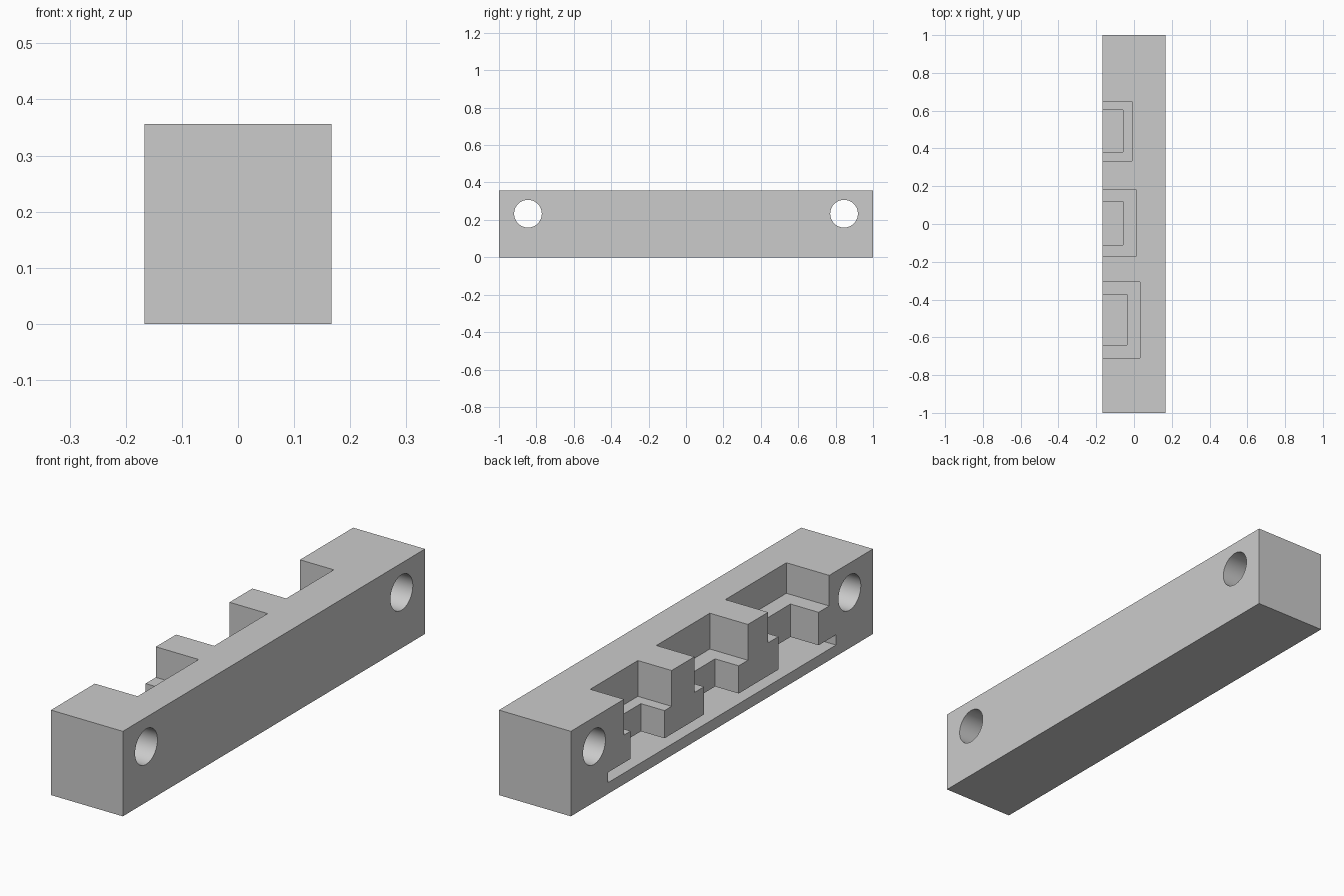
import bpy, math

cube = bpy.data.objects.get("Cube")
if cube:
    bpy.data.objects.remove(cube, do_unlink=True)

W, L, H = 0.333, 2.0, 0.356      # block width, length, height
SIDE = -W / 2                    # the notched long side

grey = bpy.data.materials.new("light grey")
grey.use_nodes = True
colour = (0.6, 0.6, 0.6, 1)
grey.diffuse_color = colour
grey.node_tree.nodes["Principled BSDF"].inputs["Base Color"].default_value = colour


def box(name, x, y, z):
    """Box from three (low, high) ranges."""
    bpy.ops.mesh.primitive_cube_add(size=1, location=[sum(r) / 2 for r in (x, y, z)])
    ob = bpy.context.object
    ob.name = name
    ob.scale = [r[1] - r[0] for r in (x, y, z)]
    bpy.ops.object.transform_apply(location=True, scale=True)
    return ob


def cut(target, cutter):
    """Subtract the cutter, then discard it."""
    cutter.hide_render = True
    mod = target.modifiers.new("cut", 'BOOLEAN')
    mod.operation, mod.solver, mod.object = 'DIFFERENCE', 'EXACT', cutter
    bpy.context.view_layer.objects.active = target
    bpy.ops.object.modifier_apply(modifier=mod.name)
    bpy.data.objects.remove(cutter, do_unlink=True)


block = box("slotted_block", (SIDE, -SIDE), (-L / 2, L / 2), (0, H))

# Long low slot along the notched side
cut(block, box("slot_cutter", (SIDE - 0.1, SIDE + 0.22), (-0.755, 0.755), (0.047, 0.09)))

# Stepped notches: wide upper pocket, narrower lower pocket reaching the slot
# (outer y range, outer x end, ledge height, inner y range, inner x end)
notches = [
    ((0.333, 0.648), -0.01, 0.206, (0.38, 0.604), -0.057),
    ((-0.172, 0.182), 0.01, 0.206, (-0.111, 0.118), -0.057),
    ((-0.71, -0.306), 0.032, 0.228, (-0.64, -0.374), -0.036),
]
for outer_y, outer_x, ledge, inner_y, inner_x in notches:
    cut(block, box("upper_cutter", (SIDE - 0.1, outer_x), outer_y, (ledge, H + 0.1)))
    cut(block, box("lower_cutter", (SIDE - 0.1, inner_x), inner_y, (0.07, ledge + 0.05)))

# Round mounting holes near both ends
for y in (-0.845, 0.845):
    bpy.ops.mesh.primitive_cylinder_add(vertices=64, radius=0.074, depth=1,
                                        location=(0, y, 0.233),
                                        rotation=(0, math.pi / 2, 0))
    cut(block, bpy.context.object)

block.data.materials.clear()
block.data.materials.append(grey)
for face in block.data.polygons:
    face.material_index = 0
bpy.ops.object.select_all(action='DESELECT')
block.select_set(True)
bpy.context.view_layer.objects.active = block
bpy.ops.object.shade_smooth_by_angle(angle=math.radians(30))
